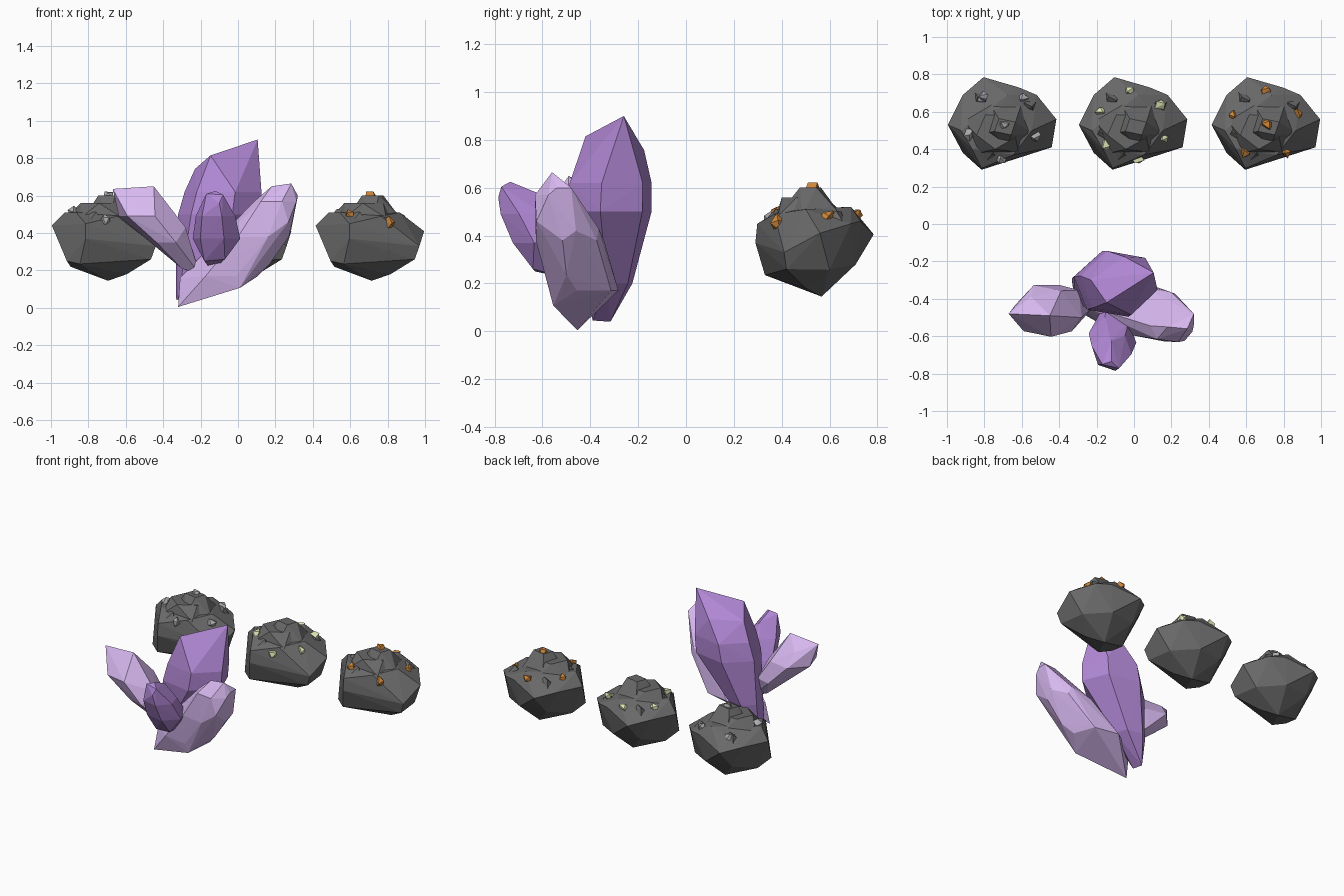
import bpy, bmesh, random
from math import cos, sin, radians, pi
from mathutils import Vector, Matrix
from mathutils.bvhtree import BVHTree

if "Cube" in bpy.data.objects:
    bpy.data.objects.remove(bpy.data.objects["Cube"])

random.seed(4)


def material(name, r, g, b):
    m = bpy.data.materials.new(name)
    m.diffuse_color = (r, g, b, 1)
    m.use_nodes = True
    m.node_tree.nodes["Principled BSDF"].inputs["Base Color"].default_value = m.diffuse_color
    return m


def ring(x, y, z, rx, ry, n=6, turn=-12):
    """Corners of a level polygon."""
    angles = [radians(turn) + 2 * pi * i / n for i in range(n)]
    return [(x + rx * cos(a), y + ry * sin(a), z) for a in angles]


def add_hull(bm, pts):
    """Add a faceted convex block around the points."""
    part = bmesh.new()
    for p in pts:
        part.verts.new(p)
    bmesh.ops.convex_hull(part, input=part.verts)
    loose = [v for v in part.verts if not v.link_faces]
    bmesh.ops.delete(part, geom=loose, context='VERTS')
    bmesh.ops.recalc_face_normals(part, faces=part.faces)
    me = bpy.data.meshes.new("tmp")
    part.to_mesh(me)
    bm.from_mesh(me)
    bpy.data.meshes.remove(me)
    part.free()


def make_object(name, bm, mat, x=0):
    me = bpy.data.meshes.new(name)
    bm.to_mesh(me)
    me.materials.append(mat)
    ob = bpy.data.objects.new(name, me)
    ob.location.x = x
    bpy.context.collection.objects.link(ob)


def crystal(name, mat, rings, ends):
    """Six-sided shaft through the rings, closed by the end corners."""
    bm = bmesh.new()
    add_hull(bm, ends + [p for r in rings for p in ring(*r)])
    make_object(name, bm, mat)
    bm.free()


purple = material("purple", 0.45, 0.25, 0.68)
lilac = material("lilac", 0.68, 0.48, 0.87)
stone = material("stone", 0.14, 0.14, 0.14)

# Crystal cluster
crystal("tall_crystal", purple,
        [(-.225, -.31, .2, .11, .09), (-.1, -.32, .5, .225, .185), (-.08, -.315, .62, .21, .18)],
        [(-.33, -.316, .04), (-.32, -.39, .045), (.105, -.26, .9), (-.147, -.42, .815),
         (-.23, -.3, .743), (-.05, -.175, .757)])
crystal("right_crystal", lilac,
        [(-.06, -.425, .17, .17, .15), (.11, -.485, .38, .165, .15), (.2, -.56, .57, .115, .075)],
        [(-.32, -.454, .005), (-.31, -.42, .16), (.01, -.555, .107), (.17, -.5, .235),
         (.285, -.46, .42), (.2, -.365, .43), (.27, -.625, .46),
         (.32, -.48, .6), (.32, -.54, .6), (.285, -.56, .665), (.18, -.55, .65)])
crystal("left_crystal", lilac,
        [(-.365, -.45, .35, .105, .13), (-.49, -.465, .49, .15, .145)],
        [(-.205, -.43, .18), (-.3, -.45, .21), (-.67, -.48, .636), (-.45, -.49, .65),
         (-.55, -.39, .58), (-.28, -.5, .43)])
crystal("front_crystal", purple,
        [(-.115, -.61, .37, .13, .12), (-.12, -.675, .49, .108, .105)],
        [(-.12, -.735, .625), (-.17, -.75, .61), (-.08, -.772, .605), (-.1, -.785, .56),
         (-.12, -.625, .58), (-.18, -.63, .25), (-.07, -.64, .26), (-.14, -.4, .2)])

# Rock body
rock = bmesh.new()
add_hull(rock, [
    (-.29, .53, .44), (-.21, .69, .44), (-.1, .785, .405), (.09, .73, .46),
    (.185, .69, .45), (.29, .56, .41), (.265, .41, .33), (-.11, .29, .37),
    (-.11, .298, .45), (-.21, .38, .25), (.01, .567, .145), (-.14, .33, .235),
    (.11, .5, .18), (.217, .6, .257), (-.19, .5, .22), (.06, .71, .28),
    (.16, .5, .51), (-.22, .5, .51), (.03, .69, .52), (.06, .37, .49),
    (.24, .42, .26), (-.12, .68, .28), (-.16, .4, .51)])

# Raised cap in two broken steps, and jutting ledges
add_hull(rock, ring(-.03, .51, .48, .19, .16, 5, 20) + ring(-.03, .5, .56, .11, .1, 5, 50))
add_hull(rock, ring(.02, .53, .48, .15, .15, 5, 55) + ring(.015, .52, .602, .065, .05, 4, 30))
tree = BVHTree.FromBMesh(rock)


def drop(angle, radius):
    """Point and normal on the rock's upper surface."""
    a = radians(angle)
    start = Vector((radius * cos(a), .53 + radius * sin(a), 2))
    return tree.ray_cast(start, Vector((0, 0, -1)))[:2]


for angle in (35, 130, 200, 245):
    p, _ = drop(angle, .17)
    add_hull(rock, [p + Vector(q) for q in ring(0, 0, -.04, .06, .06, 4, angle)]
             + [p + Vector((.02, 0, .018)), p + Vector((-.02, .02, .014))])
tree = BVHTree.FromBMesh(rock)

# Ore rocks: one nugget on the cap (or not) and an even ring around it
for name, x, colour, start, count, centre in [
        ("silver", -.705, (.42, .42, .44), 52, 5, True),
        ("pale", -.005, (.72, .76, .45), 37, 6, False),
        ("orange", .705, (.62, .24, .04), 90, 5, True)]:
    make_object(name + "_ore_rock", rock, stone, x)
    spots = [(start + 360 * i / count, .185) for i in range(count)]
    if centre:
        spots.append((0, .01))
    bm = bmesh.new()
    for spot in spots:
        hit, normal = drop(*spot)
        tilt = normal.to_track_quat('Z', 'Y').to_matrix()
        tilt = tilt @ Matrix.Rotation(random.uniform(0, 6.28), 3, 'Z')
        corners = ring(0, 0, -.018, .036, .03, 4, 45) + ring(.005, 0, .018, .026, .02, 3, 20)
        add_hull(bm, [hit + tilt @ (Vector(c) * random.uniform(.8, 1.2)) for c in corners])
    make_object(name + "_ore_nuggets", bm, material(name, *colour), x)
    bm.free()
rock.free()
